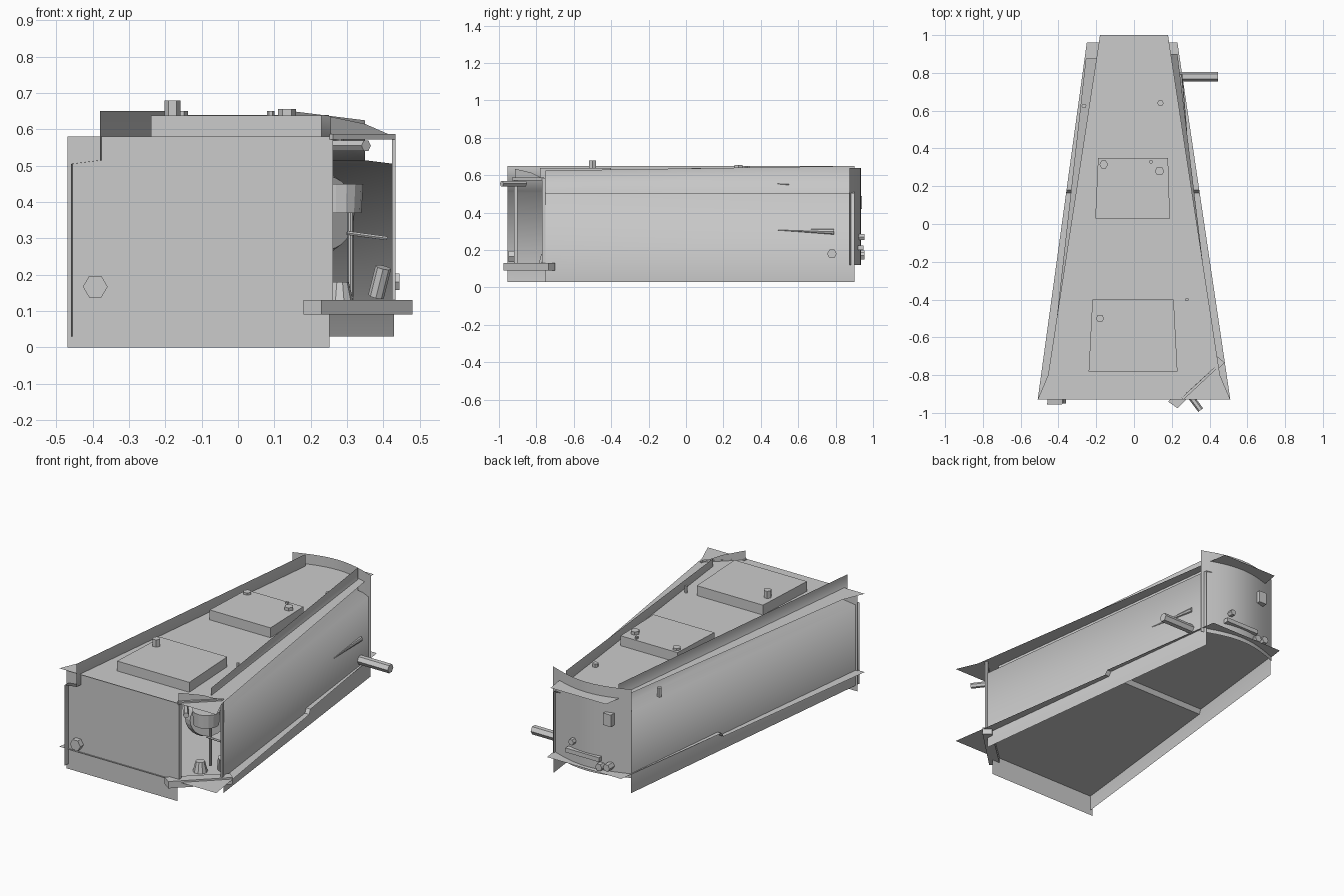
import bpy, bmesh, math
from mathutils import Vector

if "Cube" in bpy.data.objects:
    bpy.data.objects.remove(bpy.data.objects["Cube"])


def mesh(name, verts, faces, smooth=False):
    me = bpy.data.meshes.new(name)
    me.from_pydata([tuple(v) for v in verts], [], faces)
    bm = bmesh.new()
    bm.from_mesh(me)
    bmesh.ops.recalc_face_normals(bm, faces=bm.faces)
    bm.to_mesh(me)
    bm.free()
    ob = bpy.data.objects.new(name, me)
    bpy.context.collection.objects.link(ob)
    if smooth:
        for p in me.polygons:
            p.use_smooth = True
    return ob


def sheet(name, rows, smooth=False):
    """Skin a thin sheet through equal-length rows of points."""
    n = len(rows[0])
    verts = [p for r in rows for p in r]
    faces = [(i * n + j, i * n + j + 1, (i + 1) * n + j + 1, (i + 1) * n + j)
             for i in range(len(rows) - 1) for j in range(n - 1)]
    return mesh(name, verts, faces, smooth)


def prism(name, outline, z0, z1):
    """Extrude a flat outline between two heights."""
    n = len(outline)
    verts = [(x, y, z) for z in (z0, z1) for x, y in outline]
    faces = [tuple(range(n)), tuple(range(n, 2 * n))]
    faces += [(i, (i + 1) % n, n + (i + 1) % n, n + i) for i in range(n)]
    return mesh(name, verts, faces)


def rod(name, a, b, r0, r1=None, sides=6):
    a, b = Vector(a), Vector(b)
    r1 = r0 if r1 is None else r1
    q = (b - a).to_track_quat('Z', 'Y')
    verts = []
    for c, r in ((a, r0), (b, r1)):
        for i in range(sides):
            t = 2 * math.pi * i / sides
            verts.append(c + q @ Vector((r * math.cos(t), r * math.sin(t), 0)))
    faces = [tuple(range(sides)), tuple(range(sides, 2 * sides))]
    faces += [(i, (i + 1) % sides, sides + (i + 1) % sides, sides + i) for i in range(sides)]
    return mesh(name, verts, faces)


def box(name, x0, x1, y0, y1, z0, z1):
    return prism(name, [(x0, y0), (x1, y0), (x1, y1), (x0, y1)], z0, z1)


# Tapered top plate, overhanging the walls
mesh("top_plate", [(x, y, 0.58) for x, y in
     ((-0.51, -0.93), (0.51, -0.93), (0.455, -0.8), (0.18, 1.0), (-0.18, 1.0), (-0.455, -0.8))],
     [tuple(range(6))])

# Bottom plate with a small step in the middle
bottom = []
for y, z in ((-0.93, 0.12), (0.165, 0.12), (0.18, 0.145), (0.96, 0.145)):
    t = (y + 0.93) / 1.89
    bottom.append([(-0.51 + 0.26 * t, y, z), (0.51 - 0.28 * t, y, z)])
sheet("bottom_plate", bottom)

# Joggled walls: lower web, inward shelf, upper lip (inset, height)
JOG = ((0, 0.505), (0.08, 0.515))


def side_wall(name, side, y0, x0, y1, x1, lip0, lip1):
    rows = []
    for y, x, lip in ((y0, x0, lip0), (y1, x1, lip1)):
        rows.append([(side * (x - inset), y, z) for inset, z in
                     ((0, 0.03), *JOG, (0.08, lip))])
    return sheet(name, rows, True)


side_wall("left_wall", -1, -0.955, 0.46, 0.875, 0.255, 0.65, 0.65)
side_wall("right_wall", 1, -0.75, 0.43, 0.9, 0.23, 0.625, 0.65)

# Bowed back panel
bow = [(-0.26 + 0.51 * i / 12, 0.875 + 0.06 * math.sin(math.pi * i / 12)) for i in range(13)]
sheet("back_panel", [[(x, y, z) for x, y in bow] for z in (0.12, 0.64)], True)

# Flat front panel
sheet("front_panel", [[(-0.47, -0.92, 0), (0.252, -0.92, 0)],
                      [(-0.47, -0.92, 0.58), (0.252, -0.92, 0.58)]])

# Open diagonal corner: sill, posts, head rail and lip
prism("corner_sill", [(0.18, -0.94), (0.23, -0.975), (0.48, -0.735), (0.44, -0.7)], 0.09, 0.13)
box("corner_post_left", 0.252, 0.262, -0.92, -0.90, 0.13, 0.585)
box("corner_post_right", 0.424, 0.434, -0.77, -0.75, 0.13, 0.585)
prism("corner_head", [(0.252, -0.92), (0.262, -0.93), (0.434, -0.77), (0.424, -0.76)], 0.572, 0.588)
mesh("corner_lip", [(0.255, -0.915, 0.58), (0.43, -0.76, 0.58), (0.35, -0.83, 0.615), (0.255, -0.915, 0.635)],
     [(0, 1, 2, 3)])

# Fittings seen inside the opening
rod("inner_disc", (0.22, -0.6, 0.37), (0.25, -0.63, 0.37), 0.12, 0.1, 24)
rod("inner_hub", (0.27, -0.68, 0.37), (0.27, -0.68, 0.45), 0.07, 0.075, 16)
rod("inner_stem", (0.31, -0.7, 0.14), (0.31, -0.7, 0.4), 0.008, sides=8)
rod("inner_brace", (0.3, -0.72, 0.315), (0.41, -0.7, 0.3), 0.006)
rod("inner_cap", (0.28, -0.75, 0.12), (0.28, -0.75, 0.18), 0.04, 0.025, 10)
rod("inner_pipe", (0.38, -0.7, 0.14), (0.4, -0.72, 0.22), 0.022, sides=8)

# Raised hatches on the top
prism("front_hatch", [(-0.24, -0.78), (0.23, -0.78), (0.21, -0.4), (-0.22, -0.4)], 0.58, 0.638)
prism("rear_hatch", [(-0.205, 0.03), (0.19, 0.03), (0.18, 0.35), (-0.19, 0.35)], 0.58, 0.638)

# Hex bolts on the top: x, y, radius, base, head
for i, (x, y, r, z0, z1) in enumerate((
        (-0.18, -0.5, 0.022, 0.63, 0.68), (0.135, 0.28, 0.025, 0.63, 0.656),
        (-0.16, 0.315, 0.023, 0.63, 0.65), (0.09, 0.33, 0.01, 0.63, 0.65),
        (0.14, 0.64, 0.017, 0.57, 0.6), (-0.265, 0.625, 0.013, 0.49, 0.56),
        (0.28, -0.4, 0.01, 0.57, 0.62))):
    rod("top_bolt_%d" % i, (x, y, z0), (x, y, z1), r)

# Bolt on the front, rods leaving the right side and the corner
rod("front_bolt", (-0.393, -0.91, 0.167), (-0.393, -0.95, 0.167), 0.034)
rod("side_rod", (0.22, 0.78, 0.18), (0.445, 0.78, 0.18), 0.026)
rod("corner_rod", (0.26, -0.86, 0.555), (0.353, -0.985, 0.555), 0.016)

# Tapered blister along the right wall
rod("side_blister", (0.24, 0.79, 0.298), (0.279, 0.49, 0.308), 0.016, 0.002, 8)
rod("side_pip", (0.19, 0.55, 0.553), (0.2, 0.49, 0.555), 0.006, 0.002)

# Small fittings on the back panel
box("back_ledge", -0.1, 0.12, 0.92, 0.95, 0.2, 0.225)
box("back_block", -0.17, -0.12, 0.9, 0.94, 0.42, 0.49)
for i, (x, z, r) in enumerate(((-0.1, 0.17, 0.022), (-0.15, 0.18, 0.022), (0.08, 0.27, 0.018))):
    rod("back_bolt_%d" % i, (x, 0.9, z), (x, 0.955, z), r)
